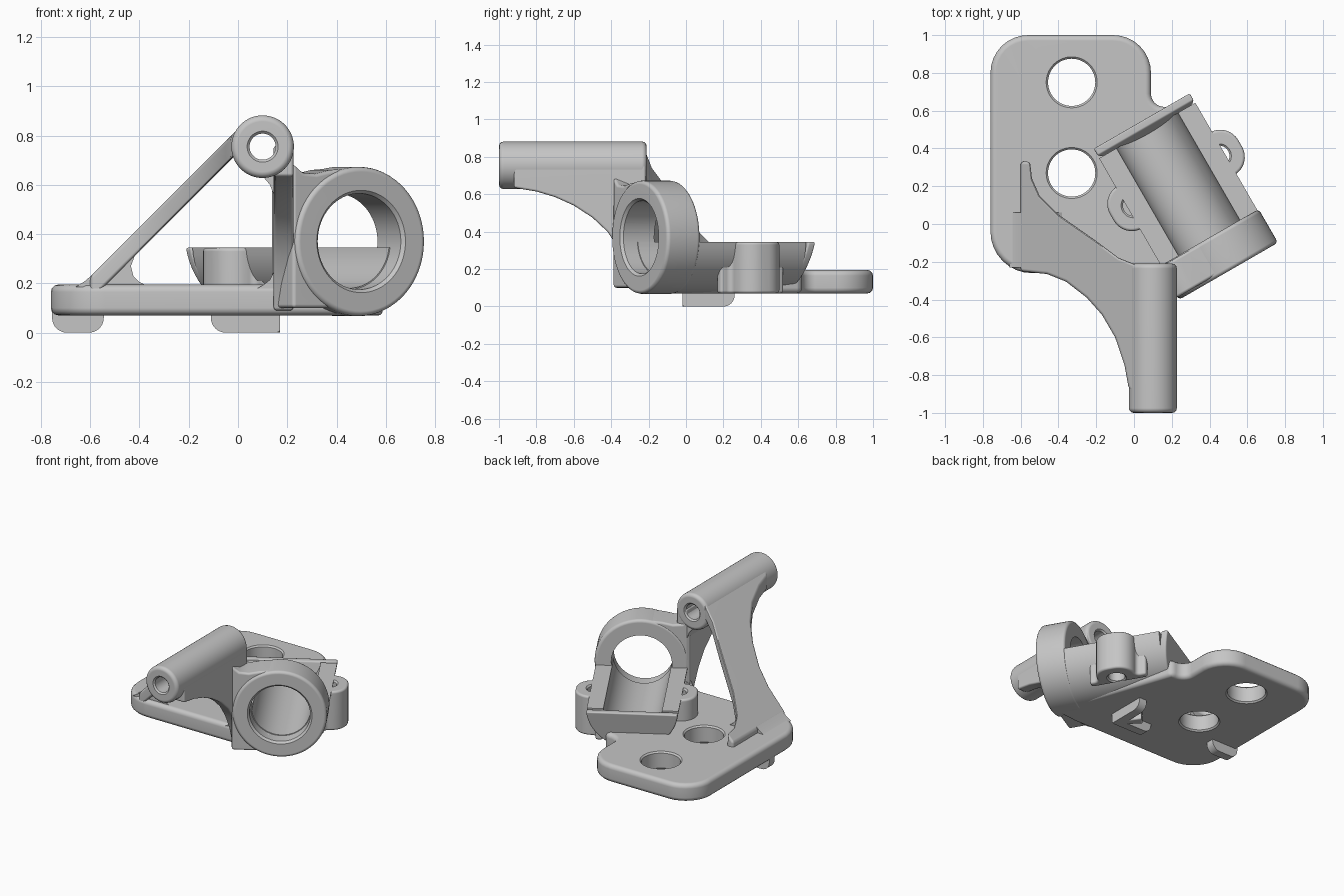
import bpy, bmesh, math
from mathutils import Vector

if "Cube" in bpy.data.objects:
    bpy.data.objects.remove(bpy.data.objects["Cube"], do_unlink=True)

SHADE = (0.56, 0.56, 0.56, 1)
grey = bpy.data.materials.new("matte_grey")
grey.use_nodes = True
grey.diffuse_color = SHADE
grey.node_tree.nodes["Principled BSDF"].inputs["Base Color"].default_value = SHADE


# Axis maps: outline coordinates (a, b) and depth t to a position
def along_z(a, b, t):
    return (a, b, t)


def along_y(a, b, t):
    return (a, t, b)


def along_x(a, b, t):
    return (t, a, b)


def along_clamp(u, z, v):
    c, s = math.cos(math.pi / 6), math.sin(math.pi / 6)
    return (0.5 + c * u - s * v, -0.25 + s * u + c * v, z)


def clamp_plan(u, v, z):
    return along_clamp(u, z, v)


def sloped_end(u, z, v):
    return along_clamp(u, z, v - 0.2 * (0.345 - z))


def sheared(a, b, t):
    return (a, b, a + t)


def rounded(corners, steps=8):
    """Outline from (x, y, radius) corners, each replaced by an arc."""
    pts = []
    for i, (x, y, r) in enumerate(corners):
        if r == 0:
            pts.append((x, y))
            continue
        p = Vector((x, y))
        before = (Vector(corners[i - 1][:2]) - p).normalized()
        after = (Vector(corners[(i + 1) % len(corners)][:2]) - p).normalized()
        half = before.angle(after) / 2
        centre = p + (before + after).normalized() * r / math.sin(half)
        d = r / math.tan(half)
        start, end = p + before * d - centre, p + after * d - centre
        for k in range(steps + 1):
            f = k / steps
            sweep = math.pi - 2 * half
            q = (start * math.sin((1 - f) * sweep) + end * math.sin(f * sweep)) / math.sin(sweep)
            pts.append(tuple(centre + q))
    return pts


def half_arc(r, zc, n=32):
    """Lower arc centred at height zc, from side to side, ending at the trough rim."""
    a0 = math.asin((zc - 0.345) / r)
    angles = [math.pi + a0 + (math.pi - 2 * a0) * i / n for i in range(n + 1)]
    return [(r * math.cos(a), zc + r * math.sin(a)) for a in angles]


def skin(name, rings):
    """Closed solid through a list of equal-length rings."""
    bm = bmesh.new()
    vs = [[bm.verts.new(p) for p in ring] for ring in rings]
    n = len(vs[0])
    for lo, hi in zip(vs, vs[1:]):
        for i in range(n):
            j = (i + 1) % n
            bm.faces.new((lo[i], lo[j], hi[j], hi[i]))
    bm.faces.new(vs[0])
    bm.faces.new(vs[-1])
    bmesh.ops.recalc_face_normals(bm, faces=bm.faces)
    mesh = bpy.data.meshes.new(name)
    bm.to_mesh(mesh)
    bm.free()
    mesh.materials.append(grey)
    obj = bpy.data.objects.new(name, mesh)
    bpy.context.collection.objects.link(obj)
    return obj


def prism(name, pts, lo, hi, frame):
    return skin(name, [[frame(a, b, t) for a, b in pts] for t in (lo, hi)])


def lathe(name, centre, profile, frame, n=64):
    rings = []
    for r, t in profile:
        rings.append([frame(centre[0] + r * math.cos(math.tau * i / n),
                            centre[1] + r * math.sin(math.tau * i / n), t) for i in range(n)])
    return skin(name, rings)


cutters = []


def cutter(name, centre, profile, frame):
    c = lathe(name, centre, profile, frame)
    c.hide_render = True
    cutters.append(c)
    return c


def drill(name, centre, r, lo, hi, frame, flare=0.01):
    """Hole cutter, flared where it meets the faces at lo and hi."""
    return cutter(name, centre, [(r + 2 * flare, lo - flare), (r, lo + flare),
                                 (r, hi - flare), (r + 2 * flare, hi + flare)], frame)


def finish(obj, bevel=0.0, cuts=()):
    if bevel:
        m = obj.modifiers.new("round", "BEVEL")
        m.width, m.segments, m.limit_method = bevel, 3, "ANGLE"
        m.angle_limit = math.radians(40)
    for c in cuts:
        m = obj.modifiers.new("cut", "BOOLEAN")
        m.operation, m.solver, m.object = "DIFFERENCE", "EXACT", c
    bpy.ops.object.select_all(action="DESELECT")
    obj.select_set(True)
    bpy.context.view_layer.objects.active = obj
    bpy.ops.object.convert(target="MESH")
    bpy.ops.object.shade_smooth_by_angle(angle=math.radians(35))
    m = obj.modifiers.new("flat_faces", "WEIGHTED_NORMAL")
    m.keep_sharp = True


# Bore through the ring and along the trough
bore = cutter("bore_cutter", (0, 0.37), [(0.225, -0.02), (0.195, 0.015), (0.195, 0.86)], along_clamp)

# Base plate with two mounting holes
plate = prism("base_plate", rounded([
    (-0.76, 1, 0.2), (0.09, 1, 0.2), (0.09, 0.62, 0.07), (0.2, 0.62, 0),
    (0.5, -0.24, 0), (0.3, -0.26, 0), (-0.76, -0.26, 0.22)]), 0.07, 0.195, along_z)
holes = [drill("plate_hole", (-0.33, y), 0.125, 0.07, 0.195, along_z) for y in (0.27, 0.75)]
finish(plate, 0.03, holes + [bore])

# Half-round clamp trough and its sloping end wall
outer = half_arc(0.295, 0.365)
trough = prism("clamp_trough", outer + half_arc(0.19, 0.37)[::-1], 0.1, 0.86, along_clamp)
finish(trough)
finish(prism("trough_end", outer, 0.875, 0.92, sloped_end), 0.01)

# Screw bosses on both sides of the trough
for side, label in ((1, "left"), (-1, "right")):
    outline = rounded([(0.2, 0.36, 0), (0.25, 0.36, 0), (0.25, 0.425, 0.03), (0.392, 0.425, 0.11),
                       (0.392, 0.685, 0.11), (0.25, 0.685, 0.03), (0.25, 0.75, 0), (0.2, 0.75, 0)])
    boss = prism("screw_boss_" + label, [(side * u, v) for u, v in outline], 0.07, 0.345, clamp_plan)
    finish(boss, 0.015, [drill("boss_hole", (side * 0.262, 0.553), 0.055, 0.07, 0.345, clamp_plan)])

# Clamp ring and the web joining it to the post
ring = lathe("clamp_ring", (0, 0.37), [(0.303, 0), (0.303, 0.205)], along_clamp)
finish(ring, 0.02, [bore])
web = prism("ring_web", [(-0.31, 0.1), (0, 0.1), (0, 0.67), (-0.13, 0.66), (-0.2, 0.645),
                         (-0.26, 0.65), (-0.31, 0.69)], 0.015, 0.2, along_clamp)
finish(web, 0.015, [bore])

# Horizontal tube
tube = lathe("tube", (0.1, 0.755), [(0.127, -1), (0.127, -0.21)], along_y)
finish(tube, 0.025, [drill("tube_hole", (0.1, 0.755), 0.053, -1, -0.21, along_y)])

# Upright post with a curved front edge
post = prism("upright_post", [
    (-0.92, 0.76), (-0.92, 0.635), (-0.8, 0.615), (-0.7, 0.585), (-0.6, 0.54), (-0.5, 0.475),
    (-0.42, 0.4), (-0.36, 0.31), (-0.31, 0.2), (-0.28, 0.09), (-0.215, 0.09), (-0.215, 0.76)],
    0.145, 0.225, along_x)
finish(post, 0.012)

# Diagonal strut: curved plan, sheared to a 45 degree slope
strut = prism("diagonal_strut", [
    (0.01, -0.92), (-0.03, -0.86), (-0.05, -0.75), (-0.1, -0.6), (-0.17, -0.48), (-0.25, -0.39),
    (-0.36, -0.305), (-0.46, -0.265), (-0.6, -0.25), (-0.6, 0.33), (-0.55, 0.33), (-0.54, 0.24),
    (-0.5, 0.15), (-0.4, 0.05), (-0.2, -0.09), (-0.08, -0.18), (0.01, -0.215)],
    0.73, 0.828, sheared)
finish(strut, 0.015)

# Fillets where the strut meets the plate and the post meets the tube
foot = prism("strut_fillet", [
    (-0.66, 0.185), (-0.62, 0.21), (-0.57, 0.255), (-0.53, 0.295), (-0.42, 0.31), (-0.435, 0.27),
    (-0.425, 0.23), (-0.4, 0.205), (-0.36, 0.185)], -0.23, 0.06, along_y)
finish(foot)
corner = prism("post_fillet", [
    (0.16, 0.7), (0.16, 0.53), (0.145, 0.56), (0.13, 0.6), (0.1, 0.635), (0.06, 0.66)],
    -0.58, -0.22, along_y)
finish(corner)
lower = prism("post_foot_fillet", [
    (0.16, 0.18), (0.16, 0.26), (0.145, 0.245), (0.13, 0.215), (0.105, 0.195), (0.08, 0.18)],
    -0.26, -0.215, along_y)
finish(lower)


# Locating tabs under the plate
def tab(name, lo, hi, side_lo, side_hi, r_lo, r_hi, frame):
    outline = rounded([(lo, 0.09, 0), (lo, 0, r_lo), (hi, 0, r_hi), (hi, 0.09, 0)])
    finish(prism(name, outline, side_lo, side_hi, frame))


tab("edge_tab", -0.755, -0.545, 0.09, 0.15, 0.06, 0.06, along_y)
tab("arrow_tab_cross", -0.11, 0.17, -0.02, 0.04, 0.06, 0.015, along_y)
tab("arrow_tab_long", -0.02, 0.26, 0.11, 0.17, 0.015, 0.06, along_x)
stem = prism("arrow_tab_stem", [(0.15, -0.02), (0.17, 0.0), (0.06, 0.15), (0.01, 0.1)], 0, 0.09, along_z)
finish(stem, 0.01)

for c in cutters:
    bpy.data.objects.remove(c, do_unlink=True)
